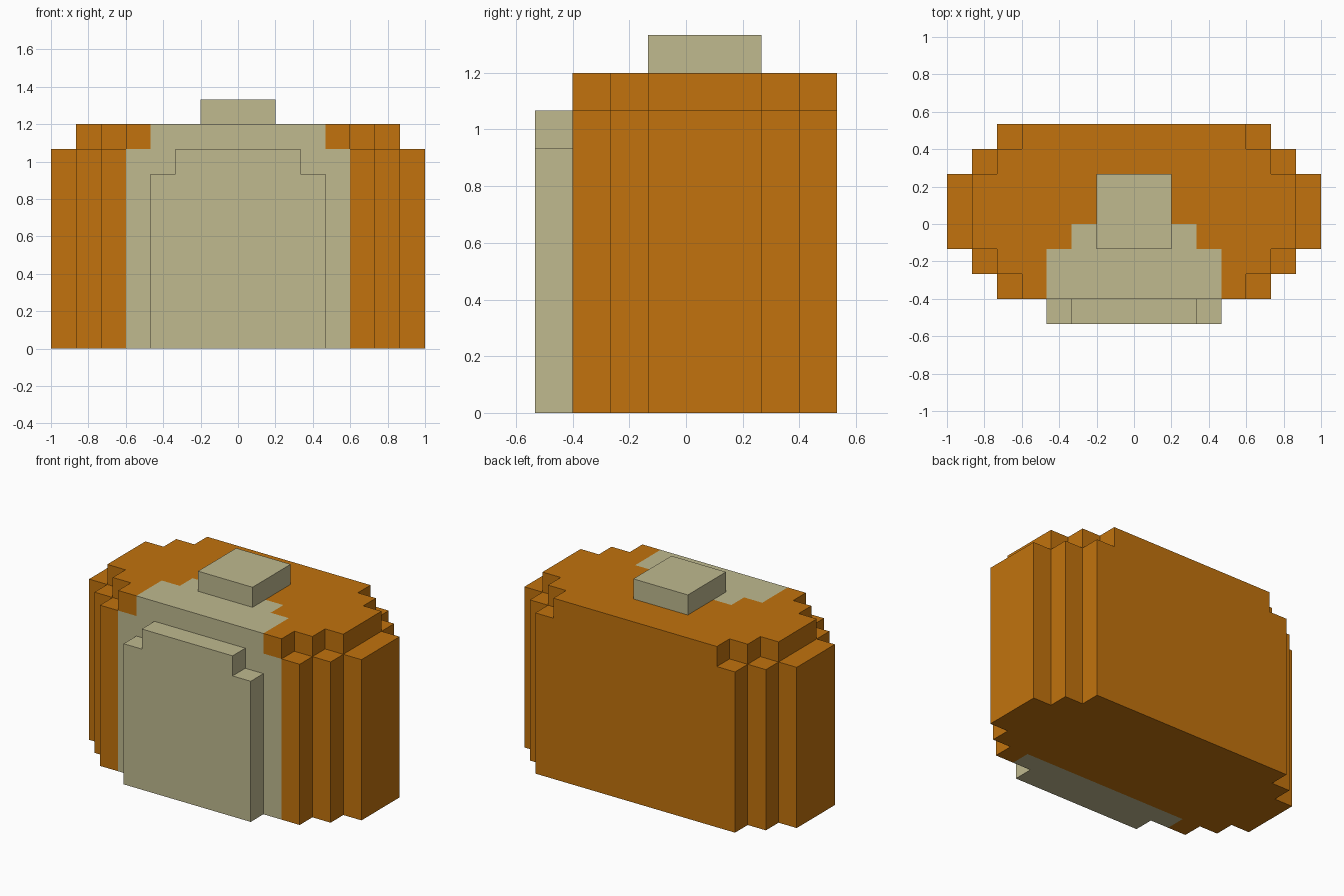
import bpy
import bmesh
from mathutils import Vector

U = 2 / 15  # size of one block step

cube = bpy.data.objects.get("Cube")
if cube:
    bpy.data.objects.remove(cube)


def make_material(name, rgb):
    mat = bpy.data.materials.new(name)
    mat.use_nodes = True
    mat.diffuse_color = (*rgb, 1)
    mat.node_tree.nodes["Principled BSDF"].inputs["Base Color"].default_value = (*rgb, 1)
    return mat


ORANGE = make_material("orange", (0.539, 0.171, 0.004))
BEIGE = make_material("beige", (0.523, 0.487, 0.275))


def prism(name, half, to_3d, low, high, materials):
    """Extrude a profile, given by its +x half and mirrored, from low to high."""
    outline = half + [(-a, b) for a, b in reversed(half)]
    n = len(outline)
    verts = [Vector(to_3d(a, b, h)) * U for h in (low, high) for a, b in outline]
    faces = [list(range(n)), list(range(n, 2 * n))]
    faces += [[i, (i + 1) % n, n + (i + 1) % n, n + i] for i in range(n)]
    mesh = bpy.data.meshes.new(name)
    mesh.from_pydata(verts, [], faces)
    for mat in materials:
        mesh.materials.append(mat)
    obj = bpy.data.objects.new(name, mesh)
    bpy.context.collection.objects.link(obj)
    bm = bmesh.new()
    bm.from_mesh(mesh)
    bmesh.ops.recalc_face_normals(bm, faces=bm.faces)
    bm.to_mesh(mesh)
    bm.free()
    return obj


def cut(bm, normal, steps):
    """Slice the mesh across an axis at the given block steps."""
    for s in steps:
        geom = bm.verts[:] + bm.edges[:] + bm.faces[:]
        bmesh.ops.bisect_plane(bm, geom=geom, dist=1e-5,
                               plane_co=Vector(normal) * s * U, plane_no=normal)


def plan(x, y, h):
    return (x, y, h)


def elevation(x, z, h):
    return (x, h, z)


# Body: stepped oval plan, with front and back steps on each side
BODY_HALF = [(5.5, -3), (5.5, -2), (6.5, -2), (6.5, -1), (7.5, -1),
             (7.5, 2), (6.5, 2), (6.5, 3), (5.5, 3), (5.5, 4)]
body = prism("body", BODY_HALF, plan, 0, 8, [ORANGE, BEIGE])
bm = bmesh.new()
bm.from_mesh(body.data)
cut(bm, (1, 0, 0), [s * k for k in (2.5, 3.5, 4.5, 5.5, 6.5) for s in (-1, 1)])
cut(bm, (0, 1, 0), [-2, -1, 0, 2, 3])


def inside_upper_step(face):
    c = face.calc_center_median() / U
    half = 6.5 if -1 < c.y < 2 else 5.5 if -2 < c.y < 3 else 4.5
    return abs(c.z - 8) < 0.01 and abs(c.x) < half


# Raise the top step, one block narrower on each side
top = [f for f in bm.faces if inside_upper_step(f)]
raised = bmesh.ops.extrude_face_region(bm, geom=top)["geom"]
bmesh.ops.translate(bm, vec=(0, 0, U),
                    verts=[g for g in raised if isinstance(g, bmesh.types.BMVert)])
leftover = [f for f in bm.faces if inside_upper_step(f)]
bmesh.ops.delete(bm, geom=leftover, context="FACES")
bmesh.ops.recalc_face_normals(bm, faces=bm.faces)


def is_beige(face):
    c, n = face.calc_center_median() / U, face.normal
    x = abs(c.x)
    if n.y < -0.9 and c.y < -2.9:                  # front bib
        return x < (4.5 if c.z < 8 else 3.5)
    if n.z > 0.9 and c.z > 8.9:                    # stepped patch on top
        return (x < 3.5 and c.y < -1) or (x < 2.5 and c.y < 0)
    return n.z < -0.9 and x < 4.5 and c.y < -2     # strip underneath


for f in bm.faces:
    f.material_index = int(is_beige(f))
bm.to_mesh(body.data)
bm.free()

# Raised front panel with notched upper corners
prism("front_panel", [(3.5, 0), (3.5, 7), (2.5, 7), (2.5, 8)], elevation, -4, -3, [BEIGE])

# Square block on top
prism("top_block", [(1.5, -1), (1.5, 2)], plan, 9, 10, [BEIGE])
